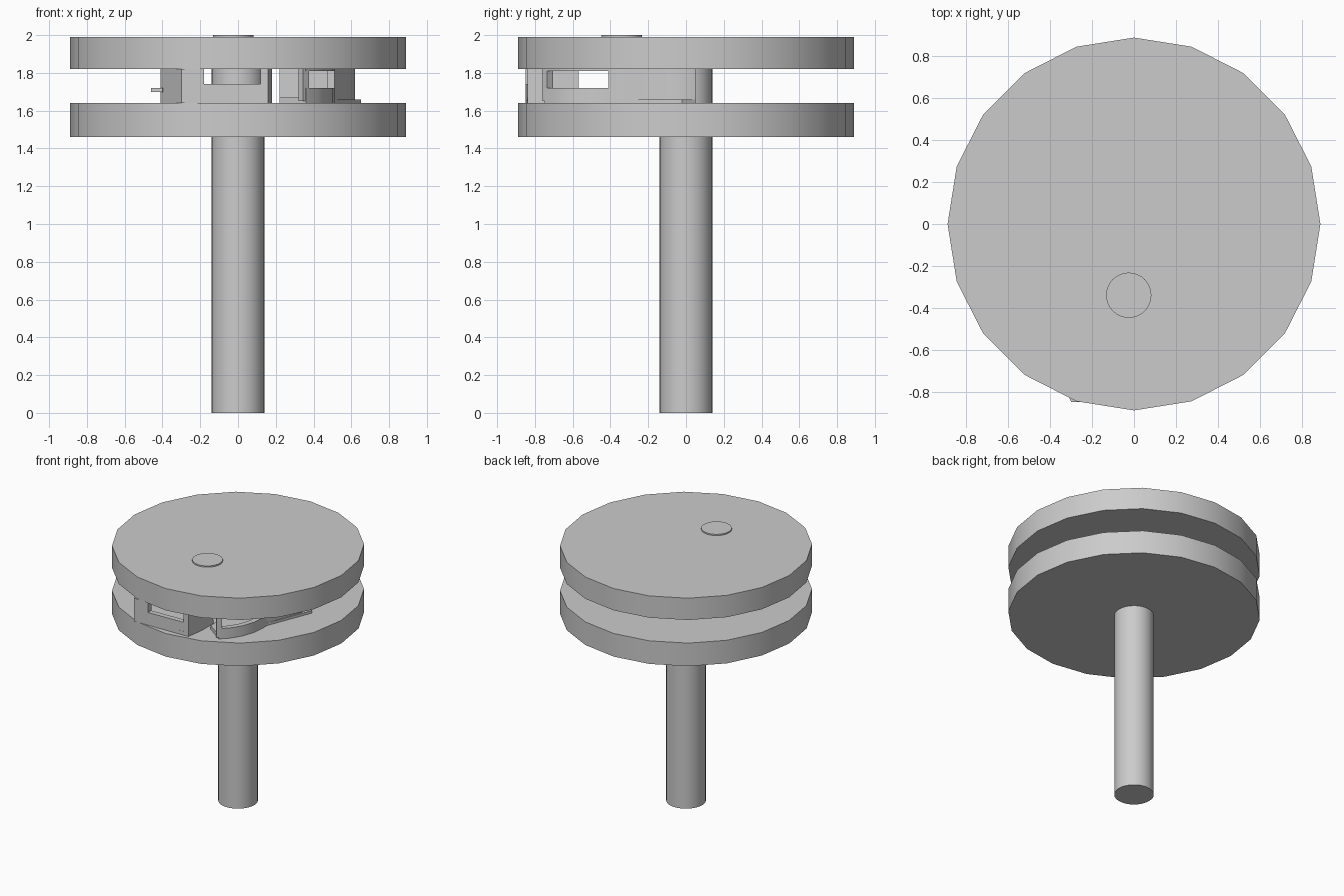
import bpy, math
from mathutils import Vector

if "Cube" in bpy.data.objects:
    bpy.data.objects.remove(bpy.data.objects["Cube"])


def smooth(ob):
    bpy.ops.object.select_all(action='DESELECT')
    ob.select_set(True)
    bpy.context.view_layer.objects.active = ob
    bpy.ops.object.shade_smooth_by_angle(angle=math.radians(30))


def cylinder(name, r, z0, z1, sides, x=0, y=0):
    pts = [(x + r * math.cos(2 * math.pi * i / sides), y + r * math.sin(2 * math.pi * i / sides))
           for i in range(sides)]
    return prism(name, pts, z0, z1)


def prism(name, pts, z0, z1):
    n = len(pts)
    verts = [(x, y, z0) for x, y in pts] + [(x, y, z1) for x, y in pts]
    faces = [list(range(n))[::-1], list(range(n, 2 * n))]
    faces += [[i, (i + 1) % n, n + (i + 1) % n, n + i] for i in range(n)]
    me = bpy.data.meshes.new(name)
    me.from_pydata(verts, [], faces)
    ob = bpy.data.objects.new(name, me)
    bpy.context.collection.objects.link(ob)
    smooth(ob)
    return ob


def wall(name, pts, z0, z1, t=0.04):
    # strip along a counter-clockwise path, thickened to its inner (left) side
    p = [Vector(q) for q in pts]
    inner = []
    for i in range(len(p)):
        d = (p[min(i + 1, len(p) - 1)] - p[max(i - 1, 0)]).normalized()
        inner.append(p[i] + Vector((-d.y, d.x)) * t)
    return prism(name, [tuple(q) for q in p + inner[::-1]], z0, z1)


LOW, TOP = 1.65, 1.82

# two faceted discs, shaft and off-centre cap
cylinder("lower_disc", 0.89, 1.46, 1.64, 20)
cylinder("upper_disc", 0.89, TOP, 1.99, 20)
cylinder("shaft", 0.14, 0, TOP, 32)
cylinder("crank_cap", 0.108, 1.98, 2.0, 32, -0.025, -0.34)

# front housing: open to the back, with a window in its face
prism("front_floor", [(-0.41, -0.60), (-0.30, -0.85), (0.16, -0.84), (0.18, -0.70), (0.18, -0.56)], 1.64, 1.67)
wall("front_left_wall", [(-0.41, -0.60), (-0.30, -0.85), (-0.18, -0.85)], LOW, TOP)
wall("front_sill", [(-0.18, -0.85), (0.12, -0.84)], LOW, 1.74)
wall("front_right_wall", [(0.12, -0.84), (0.16, -0.84), (0.18, -0.70), (0.18, -0.57)], LOW, TOP)
prism("left_spike", [(-0.46, -0.62), (-0.40, -0.64), (-0.38, -0.58)], 1.70, 1.72)

# curved middle housing: bowed sill with posts at each end
arc = [(0.36, -0.75), (0.42, -0.69), (0.47, -0.61), (0.50, -0.52), (0.51, -0.43), (0.51, -0.37)]
wall("curved_sill", arc, LOW, 1.72)
wall("curved_lip", arc, 1.81, TOP)
wall("curved_front_post", [(0.345, -0.76), (0.375, -0.735)], LOW, TOP)
wall("curved_back_post", [(0.51, -0.41), (0.51, -0.35)], LOW, TOP)
prism("curved_floor", arc + [(0.22, -0.37), (0.22, -0.65)], 1.64, 1.67)

# right housing: solid outer wall, windowed front end
prism("right_floor", [(0.22, -0.30), (0.51, -0.37), (0.65, -0.02), (0.60, 0.05), (0.22, 0.05)], 1.64, 1.66)
wall("right_outer_wall", [(0.51, -0.37), (0.55, -0.25), (0.60, -0.12), (0.62, -0.03), (0.60, 0.05), (0.22, 0.05),
                          (0.22, -0.30), (0.35, -0.335)], LOW, TOP)
wall("right_sill", [(0.35, -0.335), (0.51, -0.37)], LOW, 1.72)
